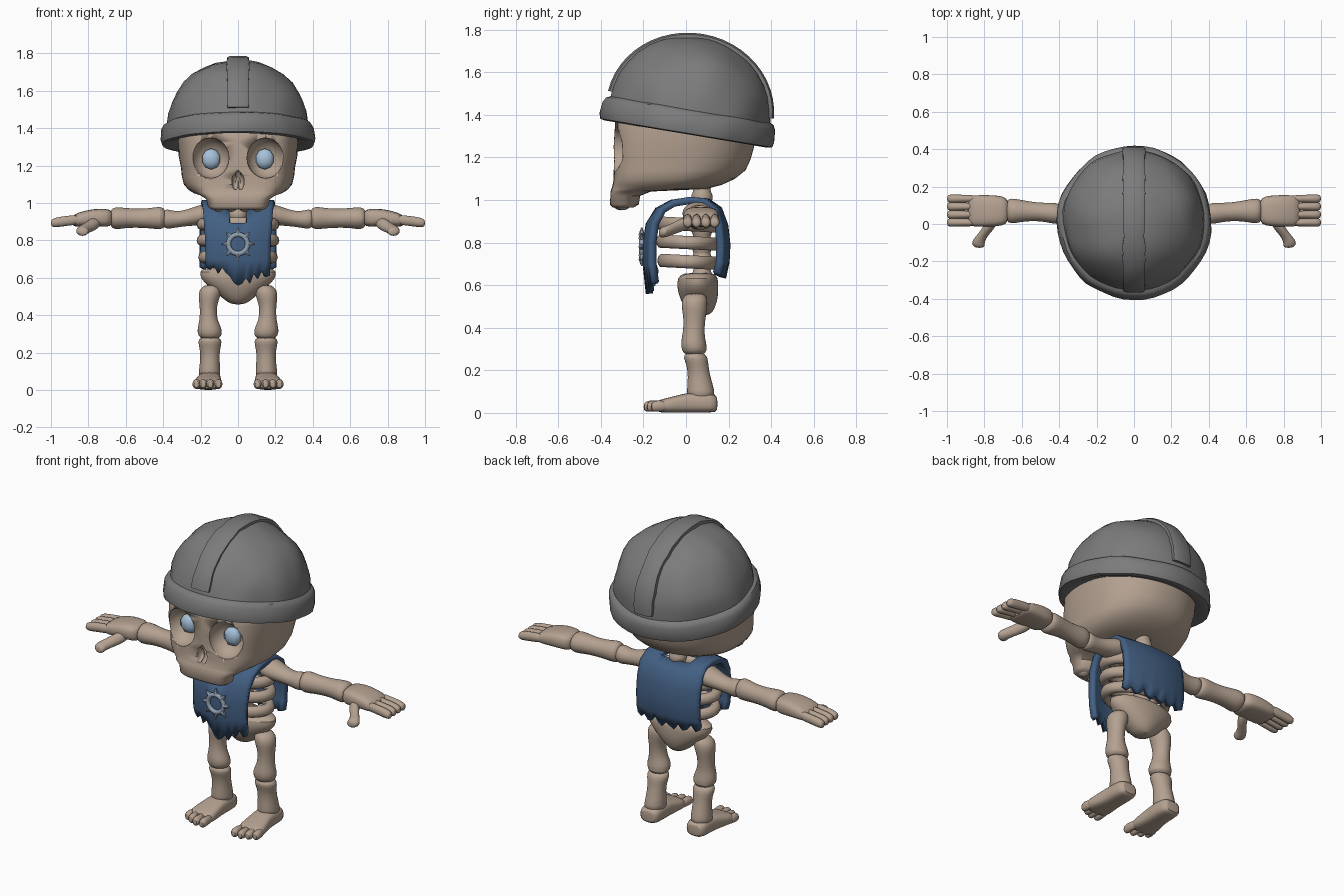
import bpy, bmesh, math
from mathutils import Vector, Matrix, noise


def material(name, rgb):
    m = bpy.data.materials.new(name)
    m.diffuse_color = (*rgb, 1)
    return m


BONE = material("bone", (0.46, 0.36, 0.285))
IRON = material("iron_grey", (0.2, 0.2, 0.2))
CLOTH = material("blue_cloth", (0.055, 0.115, 0.225))
SILVER = material("pale_silver", (0.28, 0.35, 0.43))
GLOW = material("eye_blue", (0.38, 0.54, 0.7))


def finish(o, mat, mirror=False, subsurf=0, angle=50):
    o.data.materials.clear()
    o.data.materials.append(mat)
    bpy.ops.object.select_all(action='DESELECT')
    o.select_set(True)
    bpy.context.view_layer.objects.active = o
    bpy.ops.object.shade_smooth_by_angle(angle=math.radians(angle))
    if mirror:
        md = o.modifiers.new("mirror", 'MIRROR')
        md.use_mirror_merge = False
    if subsurf:
        o.modifiers.new("subsurf", 'SUBSURF').levels = subsurf
        o.modifiers["subsurf"].render_levels = subsurf
    return o


def to_object(name, bm, mat, **kw):
    bmesh.ops.recalc_face_normals(bm, faces=bm.faces[:])
    me = bpy.data.meshes.new(name)
    bm.to_mesh(me)
    bm.free()
    o = bpy.data.objects.new(name, me)
    bpy.context.collection.objects.link(o)
    return finish(o, mat, **kw)


def loft(name, mat, axis, rings, n=14, power=lambda s: 2.0, grow=1.03, **kw):
    """Rings are (position on axis, centre a, centre b, radius a, radius b)."""
    bm = bmesh.new()
    loops = []
    for t, a, b, ra, rb in rings:
        loop = []
        for i in range(n):
            th = math.tau * i / n
            c, s = math.cos(th), math.sin(th)
            e = 2 / power(s)
            u = a + grow * ra * math.copysign(abs(c) ** e, c)
            v = b + grow * rb * math.copysign(abs(s) ** e, s)
            loop.append(bm.verts.new({'x': (t, u, v), 'y': (u, t, v), 'z': (u, v, t)}[axis]))
        loops.append(loop)
    for p, q in zip(loops, loops[1:]):
        for i in range(n):
            bm.faces.new((p[i], p[(i + 1) % n], q[(i + 1) % n], q[i]))
    bm.faces.new(loops[0])
    bm.faces.new(loops[-1])
    return to_object(name, bm, mat, **kw)


def ball(name, mat, centre, radii, seg=24, **kw):
    bm = bmesh.new()
    m = Matrix.Translation(centre) @ Matrix.Diagonal((*radii, 1))
    bmesh.ops.create_uvsphere(bm, u_segments=seg, v_segments=seg // 2, radius=1, matrix=m)
    return to_object(name, bm, mat, **kw)


# Skull: flat broad face in front, round cranium behind
skull = loft("skull", BONE, 'z', [
    (0.965, 0, -0.295, 0.14, 0.05), (0.98, 0, -0.29, 0.16, 0.068),
    (1.02, 0, -0.285, 0.17, 0.07), (1.04, 0, -0.26, 0.20, 0.095),
    (1.052, 0, -0.13, 0.235, 0.22), (1.07, 0, -0.09, 0.265, 0.255),
    (1.10, 0, -0.055, 0.29, 0.285), (1.14, 0, -0.03, 0.30, 0.31),
    (1.19, 0, -0.017, 0.305, 0.32), (1.25, 0, -0.01, 0.317, 0.33),
    (1.33, 0, 0, 0.32, 0.335), (1.40, 0, 0, 0.32, 0.33), (1.47, 0, 0, 0.27, 0.27)],
    n=56, power=lambda s: 2.2 - 0.9 * min(s * 2, 0) if s < 0 else 2.2, grow=1)

# Eye sockets and nose opening
cutters = [ball("socket_cutter", BONE, (s * 0.147, -0.33, 1.24), (0.1, 0.105, 0.108)) for s in (-1, 1)]
cutters += [ball("nose_cutter", BONE, (s * 0.014, -0.35, 1.115), (0.02, 0.05, 0.045), seg=16) for s in (-1, 1)]
cutters.append(ball("nose_top_cutter", BONE, (0, -0.35, 1.14), (0.018, 0.05, 0.035), seg=16))
for c in cutters:
    md = skull.modifiers.new("cut", 'BOOLEAN')
    md.operation, md.object, md.solver = 'DIFFERENCE', c, 'EXACT'
    c.hide_render = True
    c.hide_set(True)
ball("eye", GLOW, (0.143, -0.255, 1.235), (0.053, 0.035, 0.056), seg=10, mirror=True)
for x in (0.035, 0.105):
    ball("tooth", BONE, (x, -0.312 + x * 0.15, 0.99), (0.035, 0.042, 0.038), seg=14, mirror=True)

# Helmet: turned dome with rolled brim, lightly dented and tilted back
tilt = Matrix.Translation((0, 0, 1.31)) @ Matrix.Rotation(math.radians(-9.5), 4, 'X')
profile = [(0.30, 0.03), (0.385, 0.0), (0.408, 0.005), (0.414, 0.03), (0.408, 0.085),
           (0.395, 0.108), (0.378, 0.115)]
profile += [(0.378 * math.cos(a), 0.115 + 0.342 * math.sin(a))
            for a in (math.radians(d) for d in range(10, 90, 10))]
bm = bmesh.new()
N = 48
loops = [[bm.verts.new((r * math.cos(math.tau * i / N), r * math.sin(math.tau * i / N), z))
          for i in range(N)] for r, z in profile]
for p, q in zip(loops, loops[1:]):
    for i in range(N):
        bm.faces.new((p[i], p[(i + 1) % N], q[(i + 1) % N], q[i]))
bm.faces.new(loops[-1])
for v in bm.verts:
    v.co += v.co.normalized() * 0.012 * noise.noise(v.co * 7)
bm.transform(tilt)
to_object("helmet", bm, IRON, angle=40)

# Raised crest over the helmet from front to back
bm = bmesh.new()
rows = []
for k in range(25):
    a = math.radians(4 + 172 * k / 24)
    w = 0.058 + 0.012 * noise.noise(Vector((k * 0.6, 3.1, 0)))
    row = []
    for x, lift in ((-w, -0.03), (-w, 0.012), (-w * 0.7, 0.02), (w * 0.7, 0.02), (w, 0.012), (w, -0.03)):
        row.append(bm.verts.new((x, -(0.376 + lift) * math.cos(a), 0.115 + (0.342 + lift) * math.sin(a))))
    rows.append(row)
for p, q in zip(rows, rows[1:]):
    for i in range(6):
        bm.faces.new((p[i], p[(i + 1) % 6], q[(i + 1) % 6], q[i]))
bm.faces.new(rows[0])
bm.faces.new(rows[-1])
bm.transform(tilt)
to_object("helmet_crest", bm, IRON, angle=40)

# Spine of knobbly vertebrae, ribs, pelvis
loft("spine", BONE, 'z', [(0.6 + 0.025 * i, 0, 0.075, r, r) for i, r in
                          enumerate([0.035, 0.052, 0.052] * 7)], n=12, subsurf=1)
for z, w in ((0.885, 0.19), (0.8, 0.19), (0.71, 0.182)):
    bpy.ops.mesh.primitive_torus_add(major_segments=40, minor_segments=10, major_radius=w,
                                     minor_radius=0.031, location=(0, 0.01, z),
                                     rotation=(math.radians(-3), 0, 0))
    rib = bpy.context.object
    rib.name = "rib_pair"
    rib.scale = (1, 0.68, 1.05)
    finish(rib, BONE)
loft("pelvis", BONE, 'z', [
    (0.455, 0, 0.07, 0.035, 0.04), (0.49, 0, 0.065, 0.08, 0.07), (0.545, 0, 0.06, 0.145, 0.09),
    (0.59, 0, 0.055, 0.195, 0.095), (0.635, 0, 0.055, 0.205, 0.095), (0.66, 0, 0.06, 0.17, 0.07)],
    n=20, subsurf=1)

# Legs: thigh with ball joints, shin, foot and toes
loft("thigh", BONE, 'z', [
    (0.27, 0.15, 0.04, 0.04, 0.04), (0.29, 0.15, 0.04, 0.065, 0.06), (0.33, 0.152, 0.035, 0.066, 0.06),
    (0.37, 0.158, 0.035, 0.047, 0.05), (0.44, 0.16, 0.04, 0.043, 0.05), (0.49, 0.155, 0.04, 0.056, 0.06),
    (0.535, 0.148, 0.04, 0.062, 0.062), (0.565, 0.14, 0.045, 0.035, 0.04)], mirror=True, subsurf=1)
loft("shin", BONE, 'z', [
    (0.06, 0.152, 0.07, 0.06, 0.066), (0.10, 0.152, 0.07, 0.058, 0.066), (0.17, 0.15, 0.062, 0.05, 0.052),
    (0.22, 0.15, 0.055, 0.054, 0.05), (0.26, 0.15, 0.045, 0.066, 0.058), (0.285, 0.15, 0.04, 0.05, 0.045)],
    mirror=True, subsurf=1)
loft("foot", BONE, 'y', [
    (0.15, 0.152, 0.042, 0.045, 0.036), (0.125, 0.152, 0.047, 0.064, 0.046), (0.03, 0.152, 0.05, 0.062, 0.05),
    (-0.03, 0.157, 0.043, 0.068, 0.043), (-0.1, 0.162, 0.034, 0.08, 0.034), (-0.145, 0.162, 0.03, 0.072, 0.026)],
    n=16, power=lambda s: 3.0, grow=1, mirror=True, subsurf=1)
for x, tip in ((0.105, -0.2), (0.148, -0.2), (0.186, -0.185), (0.222, -0.165)):
    loft("toe", BONE, 'y', [(-0.09, x, 0.03, 0.018, 0.024), (tip + 0.045, x, 0.033, 0.021, 0.026),
                            (tip + 0.02, x, 0.031, 0.024, 0.028), (tip, x, 0.028, 0.015, 0.018)],
         n=10, mirror=True, subsurf=1)

# Arms: upper arm, forearm, palm, fingers, thumb
loft("upper_arm", BONE, 'x', [
    (0.13, 0.055, 0.94, 0.05, 0.04), (0.16, 0.055, 0.94, 0.075, 0.055), (0.21, 0.055, 0.935, 0.07, 0.055),
    (0.27, 0.055, 0.92, 0.05, 0.043), (0.34, 0.055, 0.91, 0.046, 0.042), (0.38, 0.055, 0.915, 0.055, 0.056),
    (0.405, 0.055, 0.915, 0.04, 0.04)], mirror=True, subsurf=1)
loft("forearm", BONE, 'x', [
    (0.385, 0.055, 0.918, 0.04, 0.045), (0.41, 0.055, 0.92, 0.06, 0.064), (0.47, 0.062, 0.918, 0.05, 0.053),
    (0.54, 0.067, 0.918, 0.05, 0.05), (0.60, 0.07, 0.92, 0.058, 0.053), (0.66, 0.07, 0.918, 0.07, 0.062),
    (0.685, 0.07, 0.918, 0.055, 0.045)], mirror=True, subsurf=1)
loft("palm", BONE, 'x', [
    (0.67, 0.07, 0.92, 0.06, 0.04), (0.70, 0.07, 0.92, 0.082, 0.05), (0.78, 0.07, 0.922, 0.086, 0.048),
    (0.86, 0.07, 0.91, 0.086, 0.038), (0.89, 0.07, 0.903, 0.075, 0.026)],
    n=16, power=lambda s: 3.0, grow=1, mirror=True, subsurf=1)
for y in (0.008, 0.05, 0.093, 0.135):
    loft("finger", BONE, 'x', [(0.84, y, 0.912, 0.022, 0.028), (0.91, y, 0.905, 0.021, 0.027),
                               (0.96, y, 0.898, 0.024, 0.028), (0.99, y, 0.893, 0.023, 0.024),
                               (1.0, y, 0.892, 0.014, 0.014)], n=10, mirror=True, subsurf=1)
loft("thumb", BONE, 'y', [
    (0.03, 0.755, 0.9, 0.03, 0.03), (-0.02, 0.775, 0.885, 0.034, 0.033), (-0.06, 0.81, 0.865, 0.03, 0.027),
    (-0.095, 0.835, 0.852, 0.036, 0.028), (-0.118, 0.83, 0.847, 0.032, 0.024),
    (-0.128, 0.825, 0.845, 0.018, 0.014)], n=12, mirror=True, subsurf=1)

# Tabard: strip draped over the shoulders with ragged hems and a neck hole
front_hem = [.66, .645, .67, .625, .66, .63, .61, .575, .56, .57, .60, .57, .625, .595, .64, .605, .615]
back_hem = [.66, .645, .68, .65, .64, .67, .635, .65, .665, .635, .65, .685, .645, .64, .67, .645, .66]
path = [(-0.187, 0.7, 0.168), (-0.187, 0.8, 0.17), (-0.172, 0.89, 0.178), (-0.13, 0.955, 0.185),
        (-0.07, 0.985, 0.19), (0.02, 0.998, 0.192), (0.1, 0.992, 0.195), (0.155, 0.955, 0.2),
        (0.182, 0.88, 0.2), (0.192, 0.79, 0.2), (0.188, 0.71, 0.2)]
bm = bmesh.new()
cols = []
for j in range(17):
    u = (j - 8) / 8
    pts = [(-0.172, front_hem[j], 0.165)] + path + [(0.172, back_hem[j], 0.2)]
    cols.append([bm.verts.new((u * w, y * (1 - 0.17 * u * u), z)) for y, z, w in pts])
for j in range(16):
    for k in range(len(path) + 1):
        if 4 <= j <= 11 and 4 <= k <= 6:
            continue
        if 6 <= j <= 9 and k == 3:
            continue
        bm.faces.new((cols[j][k], cols[j + 1][k], cols[j + 1][k + 1], cols[j][k + 1]))
tabard = to_object("tabard", bm, CLOTH)
md = tabard.modifiers.new("thickness", 'SOLIDIFY')
md.thickness, md.offset = 0.034, 0

# Sun emblem on the chest
bpy.ops.mesh.primitive_torus_add(major_segments=24, minor_segments=8, major_radius=0.051, minor_radius=0.013,
                                 location=(0, -0.208, 0.78), rotation=(math.pi / 2, 0, 0))
bpy.context.object.name = "emblem_ring"
finish(bpy.context.object, SILVER)
bm = bmesh.new()
for i in range(8):
    m = (Matrix.Translation((0, -0.208, 0.78)) @ Matrix.Rotation(math.tau * i / 8, 4, 'Y')
         @ Matrix.Translation((0, 0, 0.073)))
    bmesh.ops.create_cone(bm, cap_ends=True, segments=6, radius1=0.016, radius2=0.003, depth=0.034, matrix=m)
to_object("emblem_spikes", bm, SILVER, angle=30)
